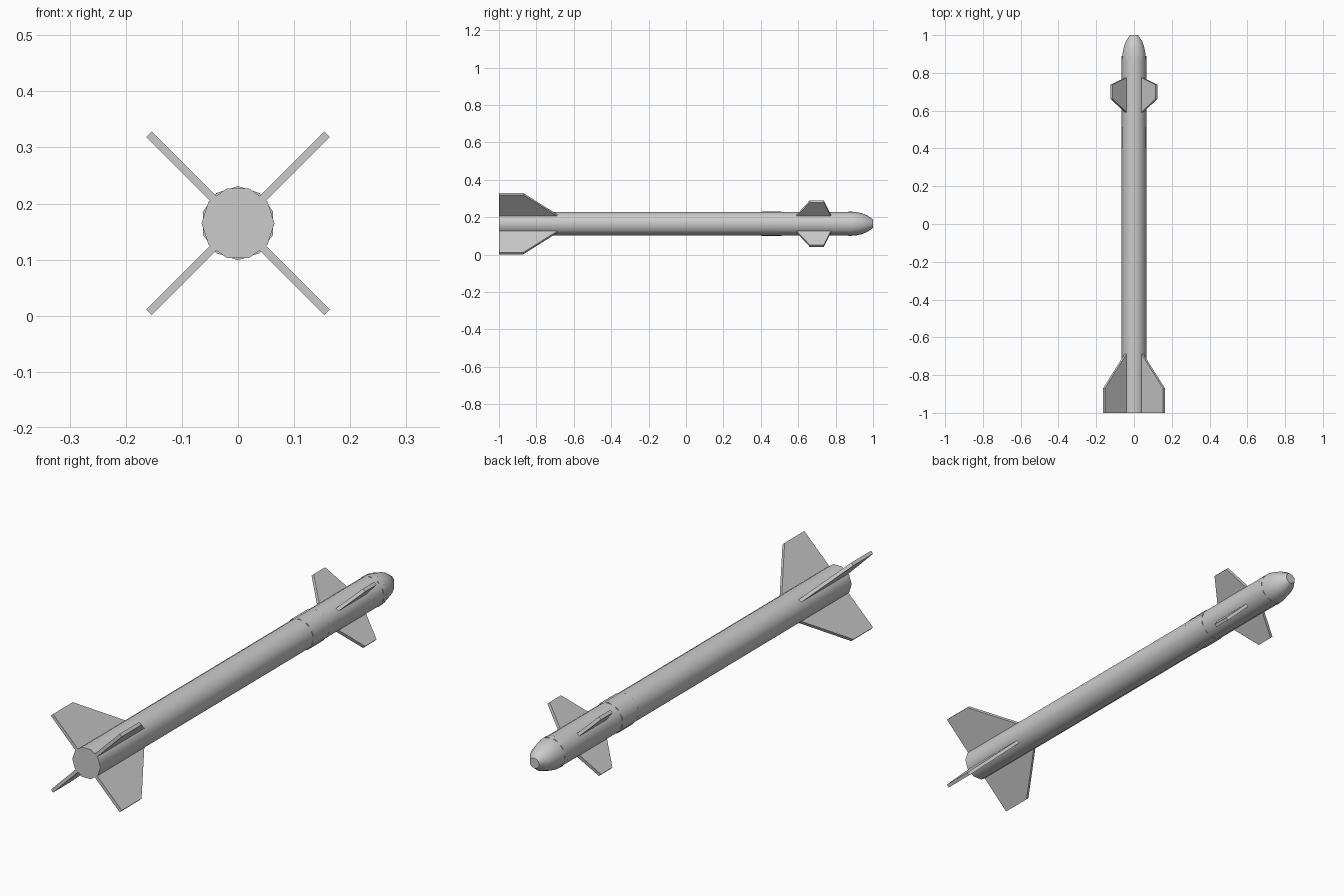
import bpy
import bmesh
from math import cos, sin, pi, radians
from mathutils import Matrix, Vector

if "Cube" in bpy.data.objects:
    bpy.data.objects.remove(bpy.data.objects["Cube"])

AXIS_Z = 0.165
SIDES = 10


def finish(bm, name, smooth):
    bmesh.ops.recalc_face_normals(bm, faces=bm.faces)
    mesh = bpy.data.meshes.new(name)
    bm.to_mesh(mesh)
    bm.free()
    if smooth:
        mesh.shade_smooth()
        mesh.set_sharp_from_angle(angle=radians(40))
    obj = bpy.data.objects.new(name, mesh)
    obj.location.z = AXIS_Z
    bpy.context.collection.objects.link(obj)
    return obj


def tube(name, profile, turn=0.0):
    """Capped solid along y from (y, radius) pairs."""
    bm = bmesh.new()
    rings = []
    for y, r in profile:
        angles = [turn + 2 * pi * i / SIDES for i in range(SIDES)]
        rings.append([bm.verts.new((r * cos(a), y, r * sin(a))) for a in angles])
    for a, b in zip(rings, rings[1:]):
        for i in range(SIDES):
            j = (i + 1) % SIDES
            bm.faces.new((a[i], a[j], b[j], b[i]))
    bm.faces.new(rings[0])
    bm.faces.new(rings[-1])
    return finish(bm, name, True)


def fin(name, outline, angle, thickness=0.014):
    """Flat plate from (y, radial distance) pairs, turned about the y axis."""
    bm = bmesh.new()
    h = thickness / 2
    face = bm.faces.new([bm.verts.new((r, y, -h)) for y, r in outline])
    ext = bmesh.ops.extrude_face_region(bm, geom=[face])
    moved = [g for g in ext["geom"] if isinstance(g, bmesh.types.BMVert)]
    bmesh.ops.translate(bm, verts=moved, vec=Vector((0, 0, thickness)))
    bmesh.ops.rotate(bm, verts=bm.verts, matrix=Matrix.Rotation(angle, 3, 'Y'))
    return finish(bm, name, False)


# Body, raised collar and rounded nose (collar and nose are turned half a facet)
half = pi / SIDES
tube("body", [(-1.0, 0.065), (0.89, 0.065)])
tube("collar", [(0.405, 0.066), (0.51, 0.066)], half)
tube("nose", [(0.87, 0.065), (0.905, 0.0635), (0.94, 0.056),
              (0.97, 0.044), (1.0, 0.022)], half)

# Four tail fins and four front fins in an X layout
tail = [(-1.0, 0.04), (-1.0, 0.2245), (-0.87, 0.2245), (-0.685, 0.06), (-0.685, 0.04)]
front = [(0.59, 0.04), (0.59, 0.06), (0.662, 0.168), (0.737, 0.168),
         (0.775, 0.06), (0.775, 0.04)]
for i in range(4):
    a = radians(45 + 90 * i)
    fin(f"tail_fin_{i + 1}", tail, a)
    fin(f"front_fin_{i + 1}", front, a)
